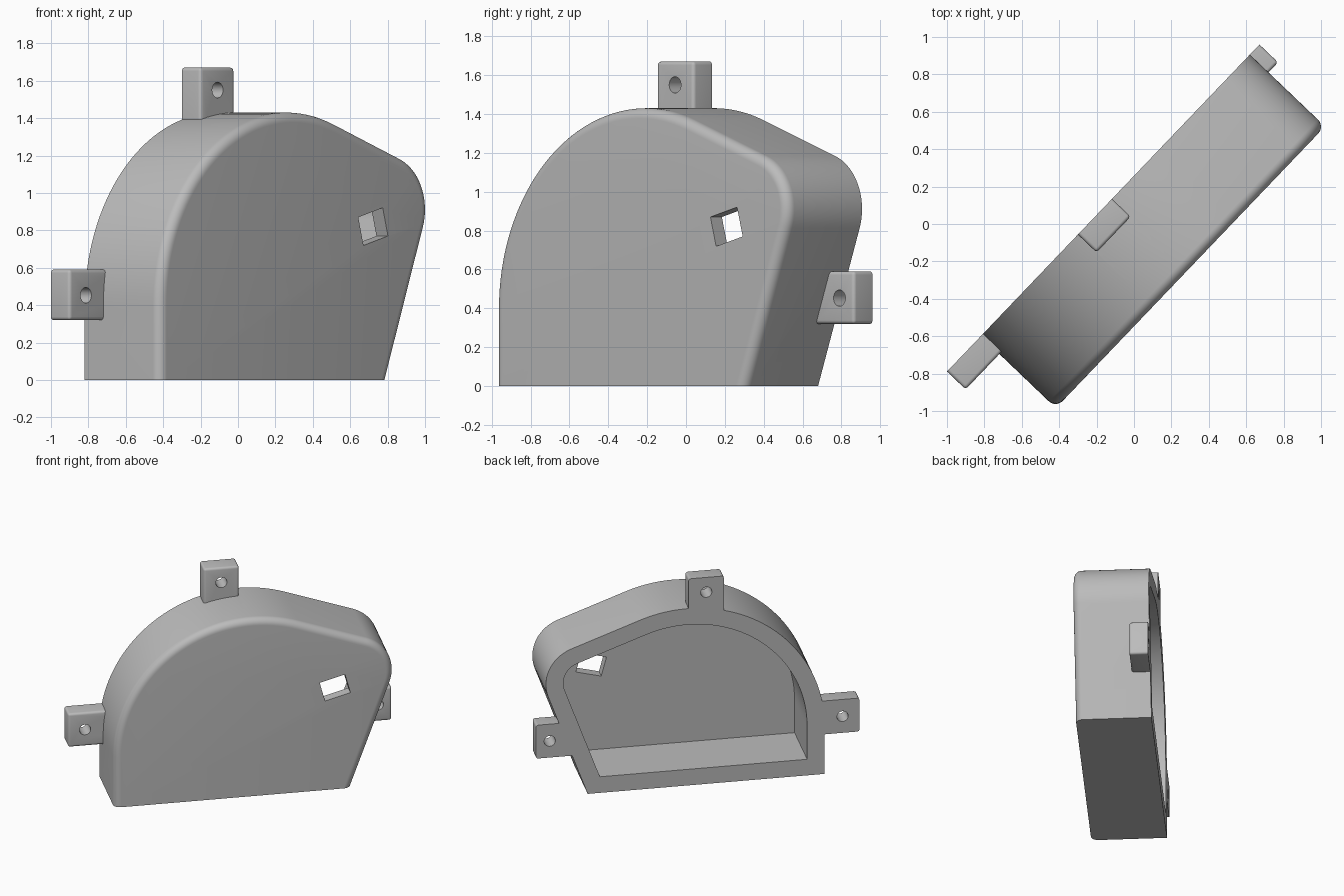
import bpy
import bmesh
from math import sin, cos, tan, radians, pi
from mathutils import Matrix, Vector

if "Cube" in bpy.data.objects:
    bpy.data.objects.remove(bpy.data.objects["Cube"])

TURN = radians(46.3)      # the housing stands diagonally
BACK, FRONT = 0.178, -0.378
WALL, FACE, FILLET = 0.13, 0.085, 0.053
LEAN = radians(20)        # slope of the roof and of the leaning side

grey = bpy.data.materials.new("plain grey")
grey.use_nodes = True
colour = (0.5, 0.5, 0.5, 1)
grey.diffuse_color = colour
grey.node_tree.nodes["Principled BSDF"].inputs["Base Color"].default_value = colour


def make_object(name, bm):
    bmesh.ops.recalc_face_normals(bm, faces=bm.faces)
    mesh = bpy.data.meshes.new(name)
    bm.to_mesh(mesh)
    bm.free()
    mesh.materials.append(grey)
    ob = bpy.data.objects.new(name, mesh)
    bpy.context.collection.objects.link(ob)
    return ob


def arc(cx, cz, r, start, end, steps):
    angles = [start + (end - start) * i / steps for i in range(steps + 1)]
    return [(cx + r * cos(a), cz + r * sin(a)) for a in angles]


def outline(inset, floor):
    """Dome, sloping roof, rounded shoulder and leaning side."""
    pts = [(inset - 1, floor)]
    pts += arc(0.03, 0.40, 1.03 - inset, pi, pi / 2 - LEAN, 40)
    pts += arc(0.793, 0.911, 0.29 - inset, pi / 2 - LEAN, -LEAN, 20)
    pts.append((0.77 + floor * tan(LEAN) - inset / cos(LEAN), floor))
    return pts


def box(name, x0, x1, y0, y1, z0, z1, bevel=0.0, tilt=0.0):
    bm = bmesh.new()
    size = Matrix.Diagonal((x1 - x0, y1 - y0, z1 - z0, 1))
    bmesh.ops.create_cube(bm, size=1, matrix=Matrix.Rotation(tilt, 4, "Y") @ size)
    if bevel:
        # the mounting face keeps its sharp edges
        edges = [e for e in bm.edges if min(v.co.y for v in e.verts) < 0]
        bmesh.ops.bevel(bm, geom=edges, offset=bevel, segments=4,
                        profile=0.5, affect="EDGES")
    centre = Vector((x0 + x1, y0 + y1, z0 + z1)) / 2
    bmesh.ops.translate(bm, verts=bm.verts, vec=centre)
    return make_object(name, bm)


def combine(target, other, operation):
    mod = target.modifiers.new(other.name, "BOOLEAN")
    mod.operation = operation
    mod.solver = "EXACT"
    mod.object = other
    bpy.context.view_layer.objects.active = target
    bpy.ops.object.modifier_apply(modifier=mod.name)
    bpy.data.objects.remove(other)


# Housing shell: rings from the cavity floor, round the rim, to the front face
rings = [(WALL, WALL, FRONT + FACE), (WALL, WALL, BACK), (0, 0, BACK)]
for i in range(9):
    a = pi / 2 * i / 8
    rings.append((FILLET * (1 - cos(a)), 0, FRONT + FILLET * (1 - sin(a))))
bm = bmesh.new()
loops = [[bm.verts.new((x, y, z)) for x, z in outline(inset, floor)]
         for inset, floor, y in rings]
for a, b in zip(loops, loops[1:]):
    for i in range(len(a)):
        j = (i + 1) % len(a)
        bm.faces.new((a[i], a[j], b[j], b[i]))
bm.faces.new(loops[0])
bm.faces.new(loops[-1])
housing = make_object("housing", bm)

# Mounting lugs with screw holes: x range, z range, hole centre
lugs = {
    "right_lug": (-1.261, -0.93, 0.32, 0.59, -1.135, 0.453),
    "top_lug": (-0.248, 0.016, 1.34, 1.67, -0.116, 1.55),
    "left_lug": (0.865, 1.157, 0.32, 0.59, 1.054, 0.453),
}
for name, (x0, x1, z0, z1, hx, hz) in lugs.items():
    combine(housing, box(name, x0, x1, 0.04, BACK, z0, z1, 0.018), "UNION")
    bm = bmesh.new()
    place = Matrix.Translation((hx, 0.11, hz)) @ Matrix.Rotation(pi / 2, 4, "X")
    bmesh.ops.create_cone(bm, cap_ends=True, segments=32, radius1=0.042,
                          radius2=0.042, depth=0.3, matrix=place)
    combine(housing, make_object(name + "_hole", bm), "DIFFERENCE")

# Tilted window through the front face
window = box("window", 0.552, 0.748, FRONT - 0.1, FRONT + 0.2,
             0.742, 0.898, tilt=radians(-15))
combine(housing, window, "DIFFERENCE")

# Final placement and shading
housing.data.transform(Matrix.Rotation(TURN, 4, "Z"))
bpy.ops.object.select_all(action="DESELECT")
housing.select_set(True)
bpy.context.view_layer.objects.active = housing
bpy.ops.object.shade_smooth_by_angle(angle=radians(30))
